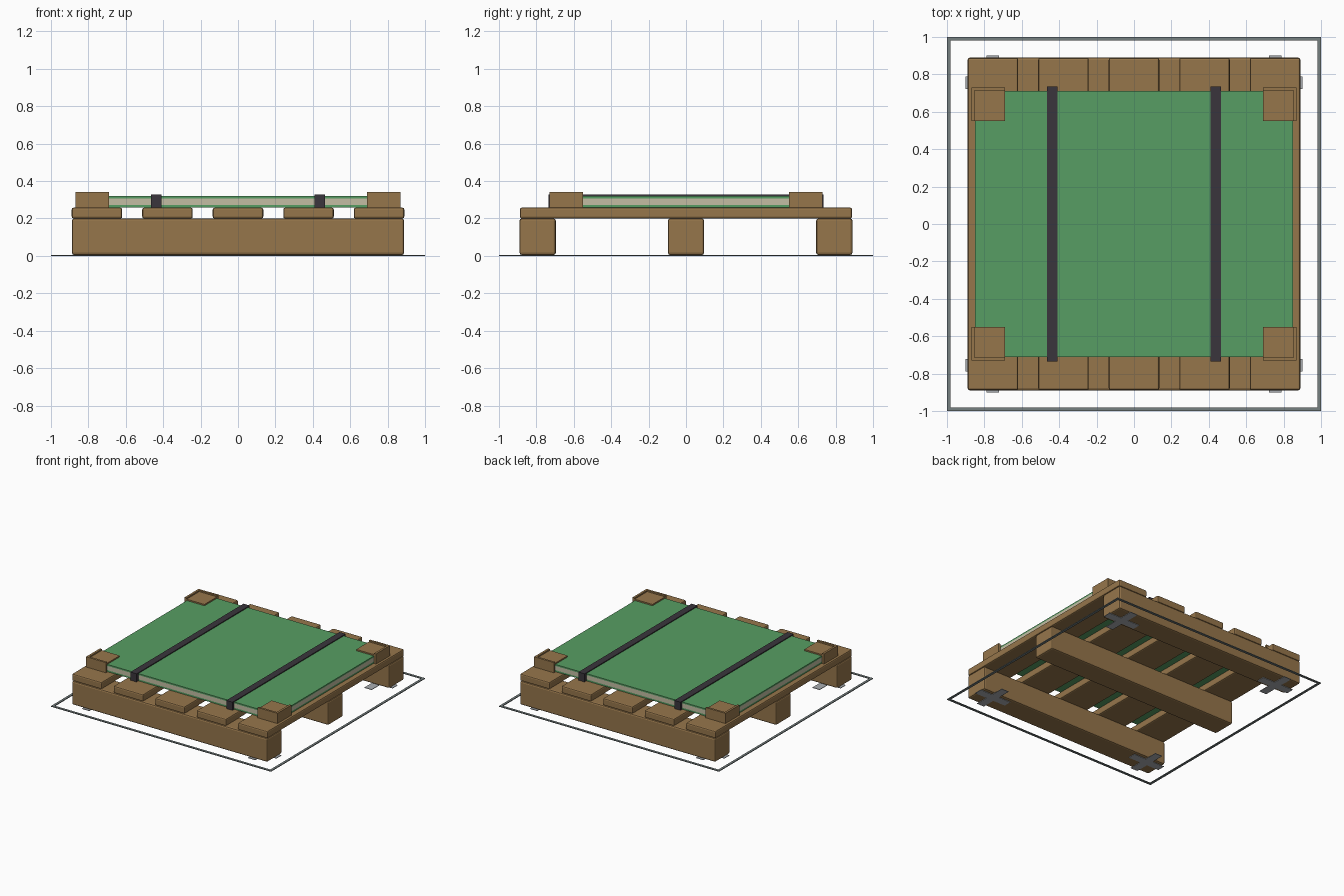
import bpy

if "Cube" in bpy.data.objects:
    bpy.data.objects.remove(bpy.data.objects["Cube"])


def srgb(r, g, b):
    f = lambda c: c / 12.92 if c <= 0.04045 else ((c + 0.055) / 1.055) ** 2.4
    return tuple(f(v / 255) for v in (r, g, b)) + (1.0,)


def material(name, rgb):
    m = bpy.data.materials.new(name)
    m.diffuse_color = srgb(*rgb)
    m.use_nodes = True
    m.node_tree.nodes["Principled BSDF"].inputs["Base Color"].default_value = m.diffuse_color
    return m


WOOD = material("wood_brown", (150, 118, 75))
GREEN = material("panel_green", (87, 158, 99))
CREAM = material("core_cream", (196, 190, 164))
BLACK = material("strap_black", (58, 53, 60))
FRAME = material("frame_grey", (118, 128, 128))
METAL = material("plate_grey", (170, 174, 178))


def box(name, x, y, z, mat, bevel=0):
    """Box from (min, max) ranges, with optional rounded edges."""
    (x0, x1), (y0, y1), (z0, z1) = sorted(x), sorted(y), sorted(z)
    bpy.ops.mesh.primitive_cube_add(
        size=1, location=((x0 + x1) / 2, (y0 + y1) / 2, (z0 + z1) / 2))
    ob = bpy.context.object
    ob.name = name
    ob.scale = (x1 - x0, y1 - y0, z1 - z0)
    bpy.ops.object.transform_apply(location=False, rotation=False, scale=True)
    ob.data.materials.append(mat)
    if bevel:
        b = ob.modifiers.new("rounded_edges", 'BEVEL')
        b.width = bevel
        b.segments = 2
    return ob


def prism(name, pts, z0, z1, mat):
    """Vertical prism from an outline."""
    n = len(pts)
    verts = [(x, y, z) for z in (z0, z1) for x, y in pts]
    faces = [tuple(reversed(range(n))), tuple(range(n, 2 * n))]
    faces += [(i, (i + 1) % n, n + (i + 1) % n, n + i) for i in range(n)]
    area = sum(pts[i - 1][0] * pts[i][1] - pts[i][0] * pts[i - 1][1] for i in range(n))
    if area < 0:
        faces = [f[::-1] for f in faces]
    me = bpy.data.meshes.new(name)
    me.from_pydata(verts, [], faces)
    me.materials.append(mat)
    ob = bpy.data.objects.new(name, me)
    bpy.context.collection.objects.link(ob)
    return ob


# Pallet runners
for i, y in enumerate((-0.793, 0, 0.793)):
    box(f"runner_{i}", (-0.888, 0.888), (y - 0.097, y + 0.097), (0.005, 0.2), WOOD, 0.012)

# Deck slats
for i in range(5):
    x = (i - 2) * 0.377
    box(f"deck_slat_{i}", (x - 0.135, x + 0.135), (-0.888, 0.888), (0.2, 0.258), WOOD, 0.01)

# Layered panel
for name, z, mat in (("panel_bottom_skin", (0.26, 0.273), GREEN),
                     ("panel_core", (0.273, 0.308), CREAM),
                     ("panel_top_skin", (0.308, 0.32), GREEN)):
    box(name, (-0.85, 0.85), (-0.711, 0.711), z, mat)

# Straps folded over the panel edges
for i, x in enumerate((-0.436, 0.436)):
    xr = (x - 0.028, x + 0.028)
    box(f"strap_top_{i}", xr, (-0.735, 0.735), (0.32, 0.327), BLACK)
    for s in (-1, 1):
        box(f"strap_end_{i}_{s}", xr, (s * 0.712, s * 0.735), (0.26, 0.32), BLACK)

for sx in (-1, 1):
    for sy in (-1, 1):
        tag = f"{'right' if sx > 0 else 'left'}_{'back' if sy > 0 else 'front'}"
        # Corner guard: outer walls and a recessed cap
        wall = [(0.69, 0.73), (0.87, 0.73), (0.87, 0.55),
                (0.852, 0.55), (0.852, 0.713), (0.69, 0.713)]
        prism(f"corner_guard_wall_{tag}", [(sx * a, sy * b) for a, b in wall],
              0.258, 0.342, WOOD)
        box(f"corner_guard_cap_{tag}", (sx * 0.69, sx * 0.852),
            (sy * 0.55, sy * 0.713), (0.32, 0.331), WOOD)
        # Cross-shaped foot plate
        w, r = 0.033, 0.145
        cross = [(-w, -r), (w, -r), (w, -w), (r, -w), (r, w), (w, w),
                 (w, r), (-w, r), (-w, w), (-r, w), (-r, -w), (-w, -w)]
        prism(f"foot_plate_{tag}", [(sx * 0.755 + a, sy * 0.755 + b) for a, b in cross],
              0, 0.004, METAL)

# Ground border frame
for s in (-1, 1):
    box(f"border_side_{s}", (s * 0.98, s), (-1, 1), (0, 0.006), FRAME)
    box(f"border_end_{s}", (-0.98, 0.98), (s * 0.98, s), (0, 0.006), FRAME)
